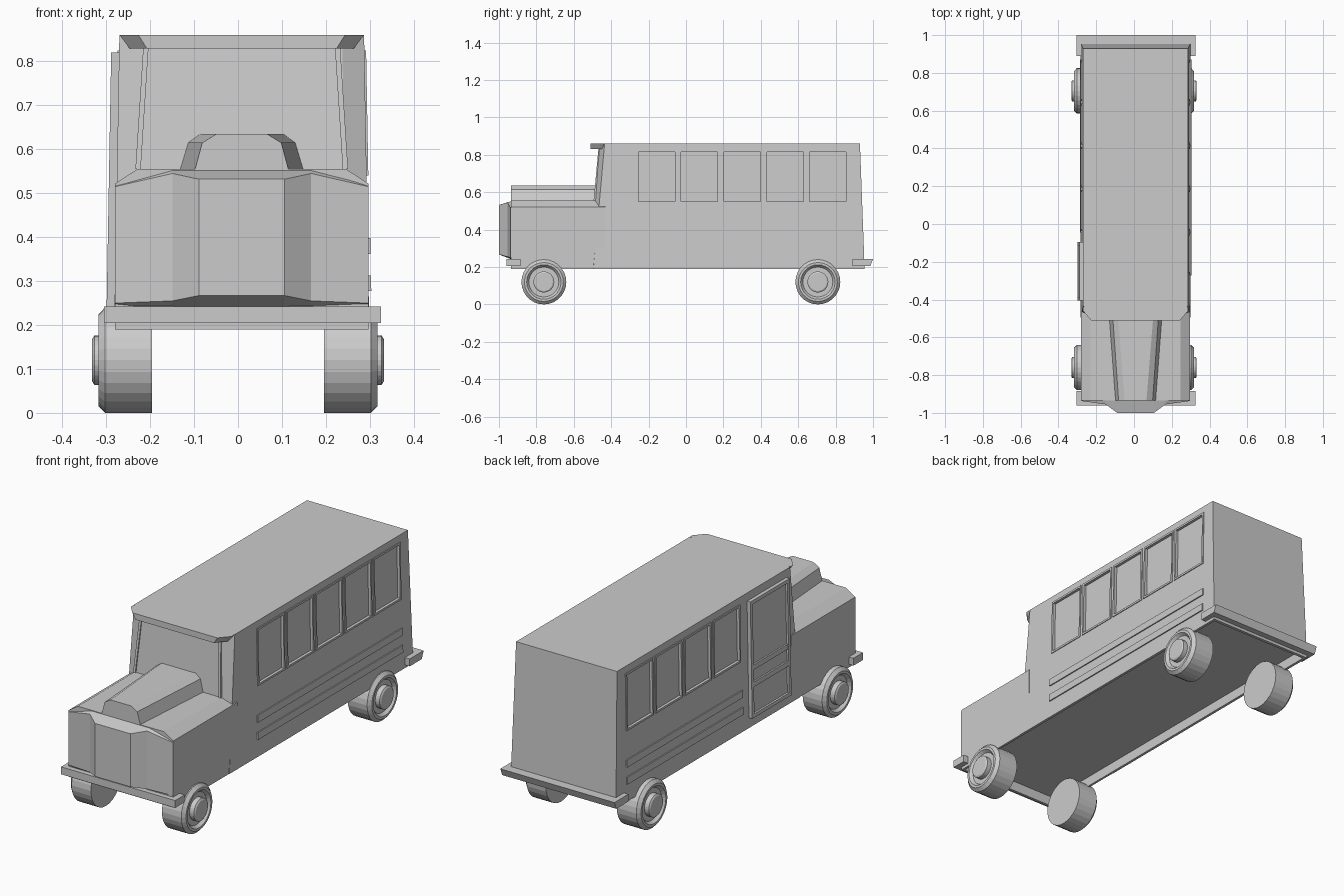
import bpy, bmesh
from math import cos, sin, tau

cube = bpy.data.objects.get("Cube")
if cube:
    bpy.data.objects.remove(cube, do_unlink=True)

paint = bpy.data.materials.new("plain grey")
paint.use_nodes = True
GREY = (0.6, 0.6, 0.6, 1)
paint.diffuse_color = GREY
paint.node_tree.nodes["Principled BSDF"].inputs["Base Color"].default_value = GREY

CX = 0.0085              # body centre line
FLOOR, ROOF = 0.19, 0.86


def loft(bm, rings, closed=False):
    """Skin equal-sized rings of points; cap the ends unless closed into a loop."""
    rows = [[bm.verts.new(p) for p in ring] for ring in rings]
    pairs = list(zip(rows, rows[1:])) + ([(rows[-1], rows[0])] if closed else [])
    for a, b in pairs:
        for i in range(len(a)):
            j = (i + 1) % len(a)
            bm.faces.new((a[i], a[j], b[j], b[i]))
    if not closed:
        bm.faces.new(rows[0][::-1])
        bm.faces.new(rows[-1])


def finish(name, bm):
    bmesh.ops.recalc_face_normals(bm, faces=bm.faces)
    mesh = bpy.data.meshes.new(name)
    bm.to_mesh(mesh)
    bm.free()
    mesh.materials.append(paint)
    ob = bpy.data.objects.new(name, mesh)
    bpy.context.collection.objects.link(ob)
    return ob


def part(name, rings, closed=False):
    bm = bmesh.new()
    loft(bm, rings, closed)
    return finish(name, bm)


def box_rings(x0, x1, y0, y1, z0, z1):
    return [[(x0, y0, z), (x1, y0, z), (x1, y1, z), (x0, y1, z)] for z in (z0, z1)]


def wall(z):
    """Half width of the tapering body at a height."""
    return 0.2905 - 0.012 * (z - FLOOR) / (ROOF - FLOOR)


def wall_block(bm, side, out0, out1, y0, y1, z0, z1):
    """Block that follows the sloping side wall."""
    rings = []
    for z in (z0, z1):
        a, b = (CX + side * (wall(z) + o) for o in (out0, out1))
        rings.append([(a, y0, z), (b, y0, z), (b, y1, z), (a, y1, z)])
    loft(bm, rings)


def wall_frame(bm, side, out, y0, y1, z0, z1, t):
    for b in ((y0, y0 + t, z0, z1), (y1 - t, y1, z0, z1),
              (y0 + t, y1 - t, z0, z0 + t), (y0 + t, y1 - t, z1 - t, z1)):
        wall_block(bm, side, -0.012, out, *b)


def cut(target, bm):
    cutter = finish("cutter", bm)
    cutter.hide_render = True
    mod = target.modifiers.new("cut", "BOOLEAN")
    mod.operation = "DIFFERENCE"
    mod.solver = "EXACT"
    mod.object = cutter
    bpy.context.view_layer.objects.active = target
    bpy.ops.object.modifier_apply(modifier=mod.name)
    bpy.data.objects.remove(cutter, do_unlink=True)


# Passenger body: tapered, with chamfered windscreen corners
def body_ring(z, front, rear):
    w = wall(z)
    half = [(w, rear), (w, front + 0.025), (w - 0.05, front)]
    return ([(CX + x, y, z) for x, y in half]
            + [(CX - x, y, z) for x, y in reversed(half)])


body = part("passenger_body", [body_ring(FLOOR, -0.52, 0.955), body_ring(ROOF, -0.46, 0.93)])

# Engine bay with sloping shoulders
section = [(0.2885, FLOOR), (0.2885, 0.522), (0.2375, 0.555)]
section += [(-x, z) for x, z in reversed(section)]
engine = part("engine_bay", [[(CX + x, y, z) for x, z in section] for y in (-0.935, -0.43)])

# Hollow underside and window recesses
for target in (body, engine):
    bm = bmesh.new()
    loft(bm, box_rings(CX - 0.277, CX + 0.277, -0.922, 0.94, 0.1, 0.24))
    cut(target, bm)

windows = [(-0.265 + 0.229 * i, -0.05 + 0.229 * i) for i in range(5)]
sides = {1: ("right_side", windows), -1: ("left_side", windows[1:])}
bm = bmesh.new()
for side, (_, spans) in sides.items():
    for y0, y1 in spans:
        wall_block(bm, side, -0.01, 0.05, y0 + 0.004, y1 - 0.004, 0.546, 0.819)
cut(body, bm)

# Window frames and trim strips
for side, (label, spans) in sides.items():
    bm = bmesh.new()
    for y0, y1 in spans:
        wall_frame(bm, side, 0.004, y0, y1, 0.54, 0.825, 0.01)
    finish(label + "_window_frames", bm)
    bm = bmesh.new()
    for z in (0.277, 0.362):
        wall_block(bm, side, -0.005, 0.006, spans[0][0] - 0.008, 0.87, z, z + 0.036)
    finish(label + "_trim_strips", bm)

# Entry door
bm = bmesh.new()
wall_block(bm, -1, -0.005, 0.008, -0.4, -0.1, 0.25, 0.815)
wall_frame(bm, -1, 0.018, -0.405, -0.095, 0.24, 0.82, 0.018)
for z in (0.39, 0.475):
    wall_block(bm, -1, 0, 0.016, -0.387, -0.113, z, z + 0.025)
finish("entry_door", bm)

# Windscreen visor
outline = [(0.278, -0.44), (0.278, -0.46), (0.235, -0.51)]
outline += [(-x, y) for x, y in reversed(outline)]
part("visor", [[(CX + x * s, y, z) for x, y in outline] for z, s in ((0.83, 0.92), (ROOF, 1))])

# Windscreen pillars
for side in (1, -1):
    rings = []
    for z, x, y in ((0.555, 0.236, -0.488), (0.835, 0.218, -0.462)):
        cx = CX + side * x
        rings.append([(cx - 0.006, y - 0.006, z), (cx + 0.006, y - 0.006, z),
                      (cx + 0.006, y + 0.03, z), (cx - 0.006, y + 0.03, z)])
    part("windscreen_pillar", rings)

# Faceted nose, lofted across the width
nose = [(0.2885, -0.937, 0.25, 0.515, 0.522), (0.158, -0.955, 0.255, 0.545, 0.555),
        (0.0975, -1.0, 0.267, 0.532, 0.555)]
columns = [(-x, *rest) for x, *rest in nose] + nose[::-1]
part("nose", [[(CX + x, -0.925, 0.238), (CX + x, y, low), (CX + x, y, top),
               (CX + x, -0.925, back)] for x, y, low, top, back in columns])

# Raised bonnet, narrower at the front
rings = []
for y, half in ((-0.935, [(0.1075, 0.55), (0.09, 0.615), (0.0575, 0.635)]),
                (-0.47, [(0.1425, 0.55), (0.1225, 0.615), (0.095, 0.635)])):
    rings.append([(CX + x, y, z) for x, z in half]
                 + [(CX - x, y, z) for x, z in reversed(half)])
part("raised_bonnet", rings)


# Bumpers wrapping round the corners
def bumper(name, outer, inner, end, slant):
    u = [(0.315, outer), (0.315, end), (0.282, end), (0.282, inner)]
    rings = []
    for x, y in u + [(-x, y) for x, y in reversed(u)]:
        rings.append([(x + 0.01, y, 0.242),
                      (x + 0.01, y - slant if y == outer else y, 0.205)])
    bm = bmesh.new()
    pairs = [[bm.verts.new(p) for p in r] for r in rings]
    n = len(pairs)
    for i in range(n):
        a, b = pairs[i], pairs[(i + 1) % n]
        bm.faces.new((a[0], b[0], b[1], a[1]))
    for level in (0, 1):
        v = [p[level] for p in pairs]
        for quad in ((0, 1, 2, 3), (0, 3, 4, 7), (4, 5, 6, 7)):
            bm.faces.new([v[k] for k in quad])
    finish(name, bm)


bumper("front_bumper", -0.96, -0.93, -0.885, 0)
bumper("rear_bumper", 1.0, 0.945, 0.89, 0.015)

# Wheels: turned profile of (distance from centre line, radius)
profile = [(0.196, 0.12), (0.303, 0.12), (0.318, 0.104), (0.318, 0.092),
           (0.303, 0.08), (0.303, 0.056), (0.327, 0.056), (0.332, 0.048)]
SIDES = 28
for side, label in ((1, "right"), (-1, "left")):
    for y, place in ((-0.76, "front"), (0.705, "rear")):
        part(f"{place}_{label}_wheel", [
            [(side * x, y + r * cos(tau * k / SIDES), 0.12 + r * sin(tau * k / SIDES))
             for k in range(SIDES)] for x, r in profile])
